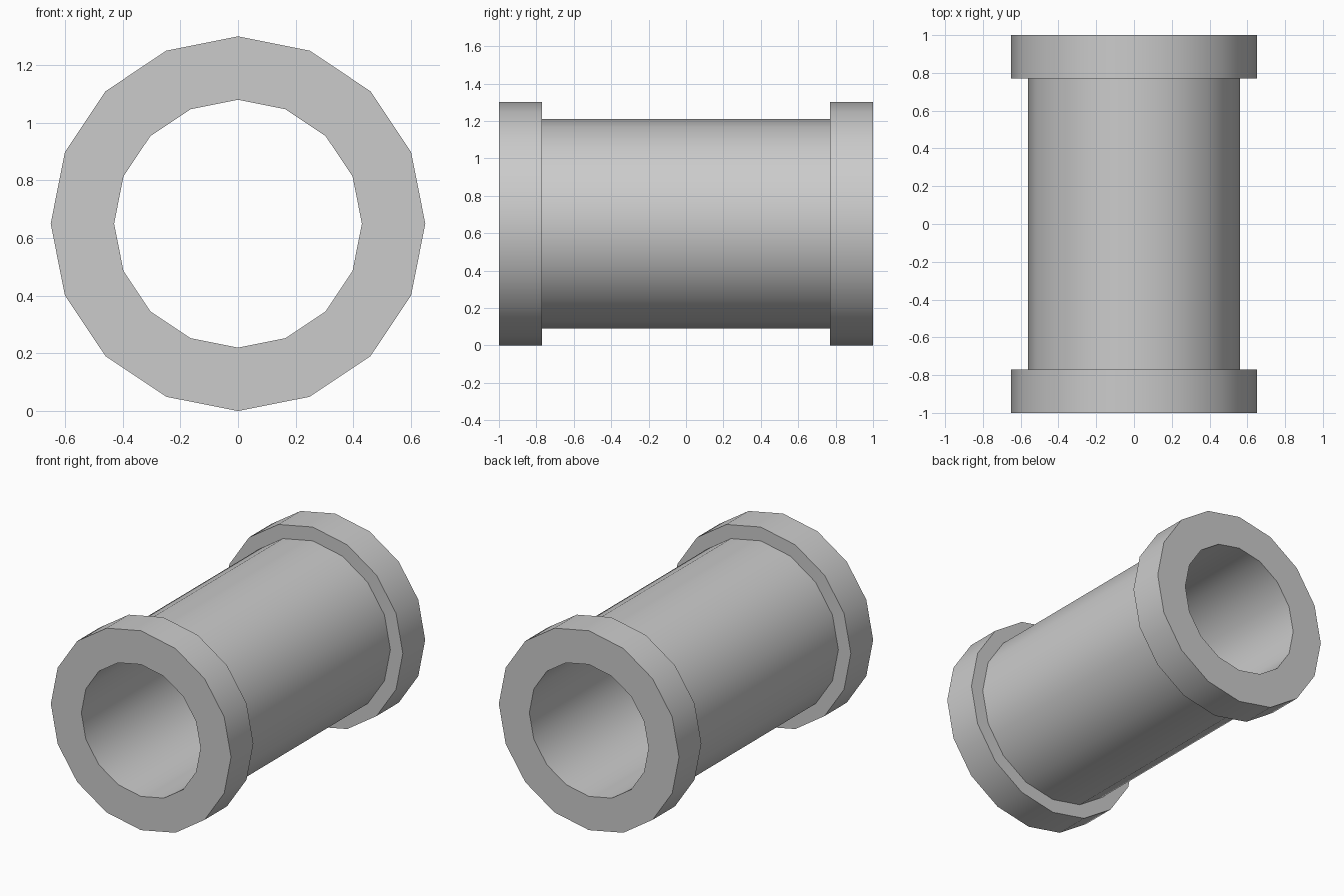
import bpy, bmesh
from math import sin, cos, pi, radians

if "Cube" in bpy.data.objects:
    bpy.data.objects.remove(bpy.data.objects["Cube"])

SIDES = 16
BORE, TUBE, COLLAR = 0.43, 0.56, 0.65   # radii
END, STEP = 1.0, 0.77                   # distances along y


def lathe(name, profile, height):
    """Revolve a closed (radius, y) profile around a y-parallel axis."""
    bm = bmesh.new()
    rings = []
    for i in range(SIDES):
        a = 2 * pi * i / SIDES
        rings.append([bm.verts.new((r * cos(a), y, height + r * sin(a)))
                      for r, y in profile])
    n = len(profile)
    for i in range(SIDES):
        a, b = rings[i], rings[(i + 1) % SIDES]
        for j in range(n):
            k = (j + 1) % n
            bm.faces.new((a[j], a[k], b[k], b[j]))
    bmesh.ops.recalc_face_normals(bm, faces=bm.faces)
    mesh = bpy.data.meshes.new(name)
    bm.to_mesh(mesh)
    bm.free()
    obj = bpy.data.objects.new(name, mesh)
    bpy.context.collection.objects.link(obj)
    return obj


# Hollow pipe with a raised collar at each end
half = [(BORE, END), (COLLAR, END), (COLLAR, STEP), (TUBE, STEP)]
profile = half + [(r, -y) for r, y in reversed(half)]
pipe = lathe("collared_pipe", profile, COLLAR)

# Round walls shade smooth, rims stay sharp
bpy.context.view_layer.objects.active = pipe
pipe.select_set(True)
bpy.ops.object.shade_smooth_by_angle(angle=radians(30))
